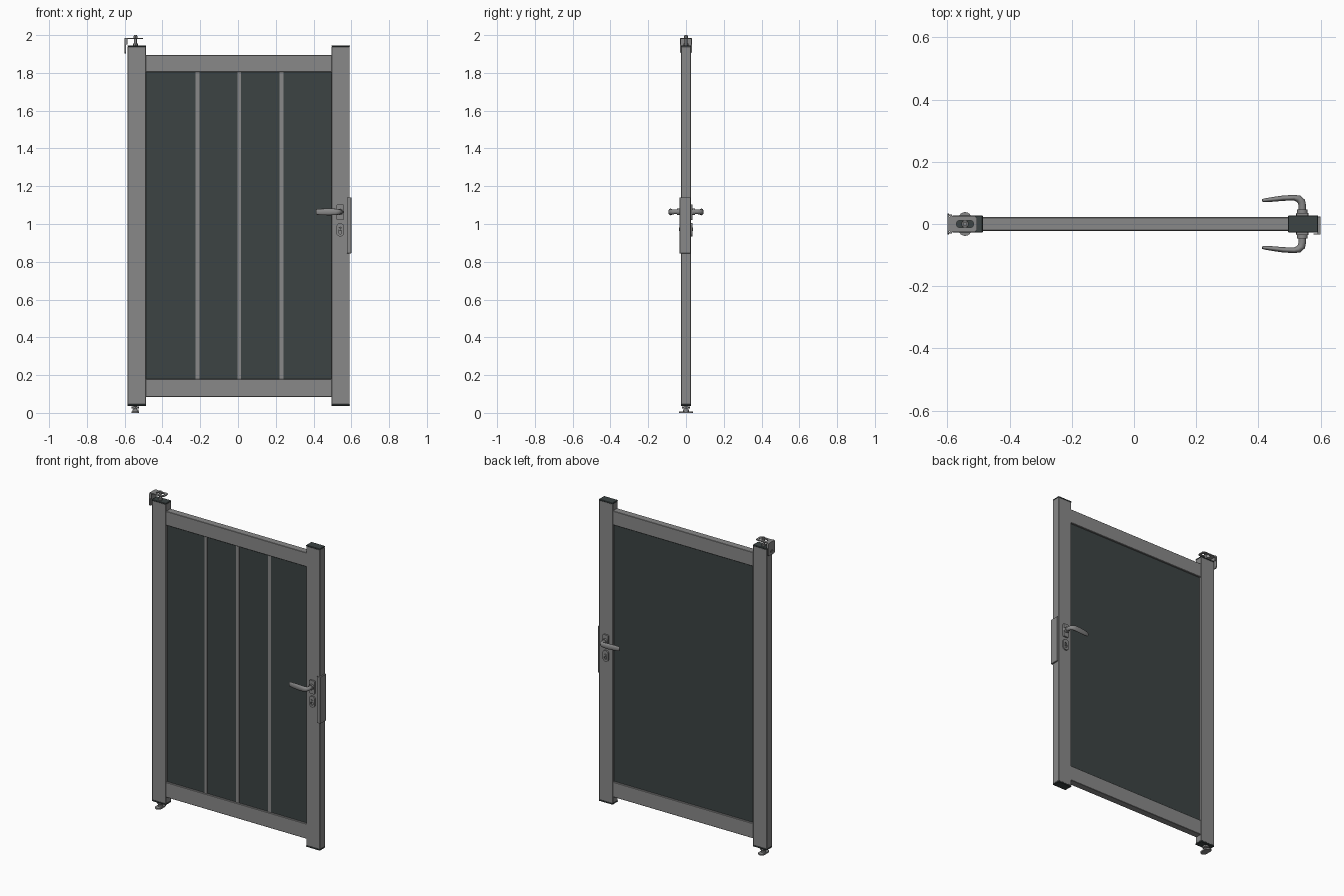
import bpy, bmesh, math
from mathutils import Vector

if "Cube" in bpy.data.objects:
    bpy.data.objects.remove(bpy.data.objects["Cube"])


def material(name, rgb):
    m = bpy.data.materials.new(name)
    m.diffuse_color = (*rgb, 1)
    m.use_nodes = True
    m.node_tree.nodes["Principled BSDF"].inputs["Base Color"].default_value = m.diffuse_color
    return m


GREY = material("grey metal", (0.25, 0.25, 0.25))
DARK = material("anthracite", (0.045, 0.057, 0.057))


def finish(name, bm, mat, angle=35):
    bmesh.ops.remove_doubles(bm, verts=bm.verts, dist=1e-6)
    bmesh.ops.recalc_face_normals(bm, faces=bm.faces)
    me = bpy.data.meshes.new(name)
    bm.to_mesh(me)
    bm.free()
    me.materials.clear()
    me.materials.append(mat)
    me.shade_smooth()
    me.set_sharp_from_angle(angle=math.radians(angle))
    ob = bpy.data.objects.new(name, me)
    bpy.context.collection.objects.link(ob)
    return ob


def box(name, x, y, z, mat, bevel=0.0):
    bm = bmesh.new()
    bmesh.ops.create_cube(bm, size=1)
    for v in bm.verts:
        v.co = Vector([(a + b) / 2 + c * (b - a) for (a, b), c in zip((x, y, z), v.co)])
    if bevel:
        bmesh.ops.bevel(bm, geom=bm.edges[:], offset=bevel, segments=1, affect='EDGES')
    return finish(name, bm, mat)


def rounded(cu, cv, hu, hv, r, n=6):
    """Rounded rectangle outline; r equal to the half size gives a circle or oblong."""
    pts = []
    for k, (su, sv) in enumerate(((1, 1), (-1, 1), (-1, -1), (1, -1))):
        for i in range(n + 1):
            a = (k + i / n) * math.pi / 2
            p = (cu + su * (hu - r) + r * math.cos(a), cv + sv * (hv - r) + r * math.sin(a))
            if not pts or math.dist(p, pts[-1]) > 1e-6:
                pts.append(p)
    if math.dist(pts[0], pts[-1]) < 1e-6:
        pts.pop()
    return pts


def prism(name, loops, axis, lo, hi, mat):
    """Outline (first loop) with holes (other loops), extruded along an axis."""
    cu = bpy.data.curves.new(name, 'CURVE')
    cu.dimensions = '2D'
    cu.fill_mode = 'BOTH'
    cu.extrude = abs(hi - lo) / 2
    for pts in loops:
        sp = cu.splines.new('POLY')
        sp.points.add(len(pts) - 1)
        for p, q in zip(sp.points, pts):
            p.co = (q[0], q[1], 0, 1)
        sp.use_cyclic_u = True
    tmp = bpy.data.objects.new(name + "_outline", cu)
    bpy.context.collection.objects.link(tmp)
    me = bpy.data.meshes.new_from_object(tmp)
    bpy.data.objects.remove(tmp)
    bm = bmesh.new()
    bm.from_mesh(me)
    bpy.data.meshes.remove(me)
    for v in bm.verts:
        u, w, d = v.co.x, v.co.y, v.co.z + (lo + hi) / 2
        v.co = {'X': (d, u, w), 'Y': (u, d, w), 'Z': (u, w, d)}[axis]
    return finish(name, bm, mat)


def lever(name, path, zc, side, mat, n=16):
    """Sweep an ellipse along a path of (x, y, half thickness, half height)."""
    bm = bmesh.new()
    rings = []
    for i, (x, y, t, h) in enumerate(path):
        a, b = path[max(i - 1, 0)], path[min(i + 1, len(path) - 1)]
        d = Vector((b[0] - a[0], b[1] - a[1])).normalized()
        ring = []
        for k in range(n):
            c, s = math.cos(k * math.tau / n), math.sin(k * math.tau / n)
            ring.append(bm.verts.new((x - d.y * t * c, side * (y + d.x * t * c), zc + h * s)))
        rings.append(ring)
    for r0, r1 in zip(rings, rings[1:]):
        for k in range(n):
            bm.faces.new((r0[k], r0[(k + 1) % n], r1[(k + 1) % n], r1[k]))
    bm.faces.new(rings[0])
    bm.faces.new(rings[-1])
    return finish(name, bm, mat, 50)


# Posts with dark end caps
for side, x0, x1 in (("left", -0.584, -0.487), ("right", 0.496, 0.591)):
    box(side + "_post", (x0, x1), (-0.0255, 0.0255), (0.044, 1.94), GREY, 0.002)
    for end, z0, z1 in (("top", 1.938, 1.946), ("bottom", 0.037, 0.046)):
        box(f"{side}_{end}_cap", (x0 - 0.001, x1 + 0.001), (-0.027, 0.027), (z0, z1), DARK, 0.002)

# Rails
for end, z0, z1 in (("top", 1.806, 1.895), ("bottom", 0.085, 0.18)):
    box(end + "_rail", (-0.49, 0.5), (-0.022, 0.022), (z0, z1), GREY, 0.002)

# Infill panel and front strips
box("panel", (-0.49, 0.5), (-0.011, 0.011), (0.175, 1.81), DARK)
for i, x in enumerate((-0.215, 0.007, 0.23)):
    box(f"panel_strip_{i + 1}", (x - 0.01, x + 0.01), (-0.015, -0.01), (0.178, 1.808), GREY)

# Strike plate: flat on the post edge with a lip on the front
box("strike_plate", (0.590, 0.600), (-0.034, 0.024), (0.845, 1.14), GREY, 0.001)
box("strike_lip", (0.576, 0.598), (-0.034, -0.03), (0.845, 1.14), GREY, 0.001)

# Handles, roses and key plates on both faces
PATH = [(0.541, 0.03, 0.012, 0.012), (0.541, 0.058, 0.012, 0.012), (0.538, 0.072, 0.0125, 0.013),
        (0.529, 0.081, 0.0115, 0.015), (0.515, 0.0845, 0.009, 0.017), (0.48, 0.083, 0.0085, 0.018),
        (0.445, 0.079, 0.0075, 0.017), (0.418, 0.076, 0.006, 0.015), (0.412, 0.0755, 0.004, 0.010)]
for face, s in (("front", -1), ("back", 1)):
    prism(face + "_rose", [rounded(0.541, 1.062, 0.019, 0.042, 0.006)], 'Y', s * 0.024, s * 0.035, GREY)
    prism(face + "_collar", [rounded(0.541, 1.064, 0.017, 0.017, 0.017)], 'Y', s * 0.03, s * 0.047, GREY)
    lever(face + "_lever", PATH, 1.064, s, GREY)
    hole = rounded(0.541, 0.965, 0.008, 0.018, 0.008)
    prism(face + "_key_plate", [rounded(0.541, 0.969, 0.02, 0.035, 0.019), hole],
          'Y', s * 0.024, s * 0.034, GREY)
    prism(face + "_lock_cylinder", [rounded(0.541, 0.972, 0.0085, 0.0085, 0.0085)],
          'Y', s * 0.02, s * 0.036, GREY)
    box(face + "_keyhole", (0.5395, 0.5425), sorted((s * 0.035, s * 0.0365)), (0.966, 0.978), DARK)

# Upper hinge: angle bracket with a slotted top plate, pin and nuts
HX = -0.543
prism("hinge_top_plate", [rounded(-0.551, 0, 0.047, 0.026, 0.012), rounded(HX, 0, 0.028, 0.011, 0.011)],
      'Z', 1.979, 1.985, GREY)
prism("hinge_wall_plate", [rounded(0, 1.944, 0.033, 0.041, 0.012),
                           rounded(0, 1.925, 0.012, 0.006, 0.006)], 'X', -0.6, -0.594, GREY)
for s in (-1, 1):
    box("hinge_gusset", (-0.598, -0.585), sorted((s * 0.026, s * 0.031)), (1.95, 1.984), GREY)
prism("hinge_pin", [rounded(HX, 0, 0.007, 0.007, 0.007)], 'Z', 1.94, 2.0, GREY)
prism("hinge_lower_nut", [rounded(HX, 0, 0.013, 0.013, 0.013, 2)], 'Z', 1.945, 1.956, GREY)
prism("hinge_upper_nut", [rounded(HX, 0, 0.011, 0.011, 0.011, 2)], 'Z', 1.985, 1.995, GREY)

# Lower pivot: oblong floor plate, pin and collar
prism("pivot_floor_plate", [rounded(HX, 0, 0.02, 0.038, 0.019)], 'Z', 0.0, 0.008, GREY)
prism("pivot_socket", [rounded(HX, 0, 0.015, 0.015, 0.015)], 'Z', 0.005, 0.018, GREY)
prism("pivot_pin", [rounded(HX, 0, 0.009, 0.009, 0.009)], 'Z', 0.01, 0.042, GREY)
prism("pivot_nut", [rounded(HX, 0, 0.02, 0.02, 0.02, 2)], 'Z', 0.024, 0.034, GREY)
